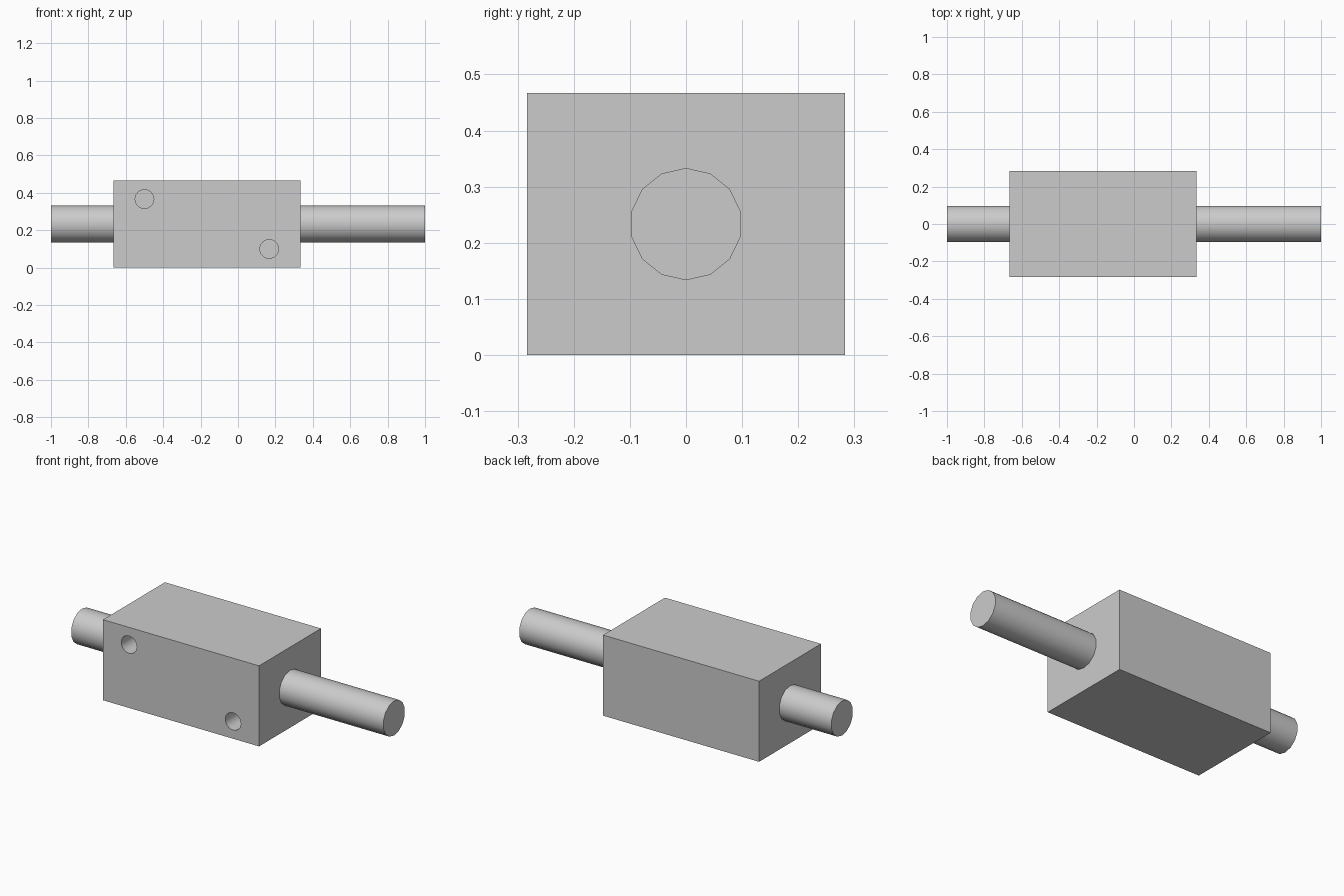
import bpy
from math import radians
from mathutils import Matrix

cube = bpy.data.objects.get("Cube")
if cube:
    bpy.data.objects.remove(cube, do_unlink=True)

# One grey metal for every part
grey = bpy.data.materials.new("grey metal")
grey.use_nodes = True
GREY = (0.6, 0.6, 0.6, 1)
grey.diffuse_color = GREY
grey.node_tree.nodes["Principled BSDF"].inputs["Base Color"].default_value = GREY

AXIS_Z = 0.2333


def cylinder(name, sides, radius, depth, location, rotation):
    bpy.ops.mesh.primitive_cylinder_add(vertices=sides, radius=radius, depth=depth,
                                        location=location, rotation=rotation)
    obj = bpy.context.object
    obj.name = name
    obj.data.materials.append(grey)
    return obj


def smooth(obj):
    bpy.ops.object.select_all(action="DESELECT")
    obj.select_set(True)
    bpy.context.view_layer.objects.active = obj
    bpy.ops.object.shade_smooth_by_angle(angle=radians(40))


# Rectangular body block
bpy.ops.mesh.primitive_cube_add(size=1, location=(-0.1667, 0, AXIS_Z))
body = bpy.context.object
body.name = "body_block"
body.data.transform(Matrix.Diagonal((1, 0.5667, 0.4667, 1)))
body.data.materials.append(grey)

# Blind port holes in the front face
HOLE_DEPTH = 0.17
for name, x, z in (("upper_port_cutter", -0.5, 0.3667), ("lower_port_cutter", 0.1667, 0.1)):
    cutter = cylinder(name, 24, 0.05, HOLE_DEPTH * 2, (x, -0.2833, z), (radians(90), 0, 0))
    cutter.hide_render = True
    cut = body.modifiers.new(name, "BOOLEAN")
    cut.operation = "DIFFERENCE"
    cut.solver = "EXACT"
    cut.object = cutter

# Apply the cuts so the hole walls can be smoothed, then drop the cutters
bpy.ops.object.select_all(action="DESELECT")
bpy.context.view_layer.objects.active = body
body.select_set(True)
for cut in list(body.modifiers):
    cutter = cut.object
    bpy.ops.object.modifier_apply(modifier=cut.name)
    bpy.data.objects.remove(cutter, do_unlink=True)
smooth(body)

# Round rod running through the block, a corner of its outline facing up
rod = cylinder("through_rod", 14, 0.1, 2, (0, 0, AXIS_Z), (0, 0, 0))
rod.data.transform(Matrix.Rotation(radians(90), 4, "Z"))
rod.data.transform(Matrix.Rotation(radians(90), 4, "Y"))
# Turn the outline so that one corner points straight up
top = max(rod.data.vertices, key=lambda v: v.co.z)
rod.data.transform(Matrix.Rotation(top.co.yz.angle_signed((0, 1)) * 0, 4, "X"))
smooth(rod)
